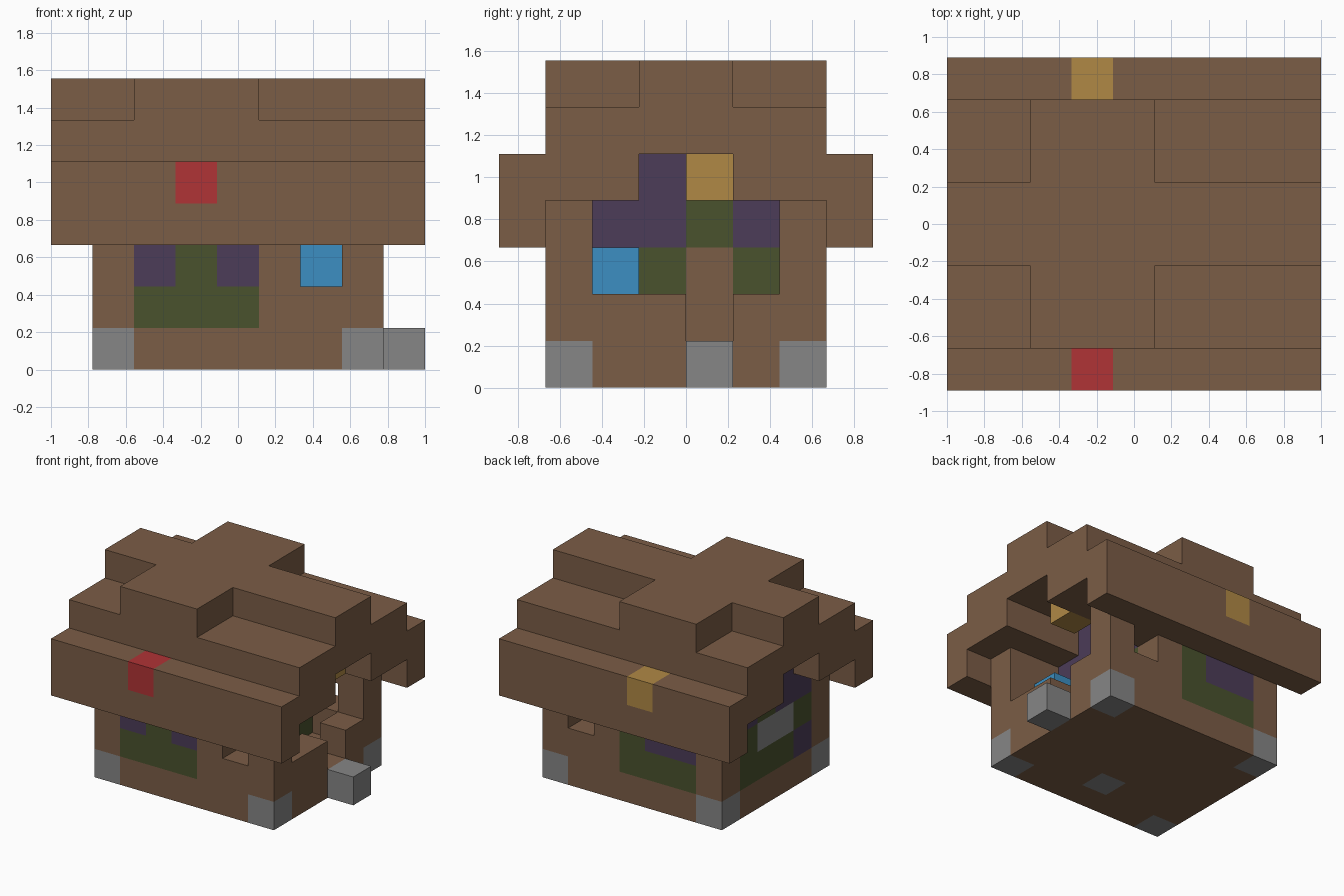
import bpy
import bmesh
from mathutils import Vector

cube = bpy.data.objects.get("Cube")
if cube:
    bpy.data.objects.remove(cube, do_unlink=True)

UNIT = 2 / 9                      # edge of one block
ORIGIN = Vector((-1, -4 * UNIT, 0))
AXES = {"right": (1, 0, 0), "left": (-1, 0, 0), "back": (0, 1, 0),
        "front": (0, -1, 0), "top": (0, 0, 1), "bottom": (0, 0, -1)}


def linear(channel):
    c = channel / 255
    return c / 12.92 if c <= 0.04045 else ((c + 0.055) / 1.055) ** 2.4


def make_material(name, rgb):
    colour = [linear(c) for c in rgb] + [1]
    mat = bpy.data.materials.new(name)
    mat.use_nodes = True
    mat.diffuse_color = colour
    mat.node_tree.nodes["Principled BSDF"].inputs["Base Color"].default_value = colour
    return mat


MATERIALS = {name: make_material(name, rgb) for name, rgb in {
    "brown": (123, 93, 70), "stone_grey": (134, 134, 134),
    "leaf_green": (74, 82, 45), "dusk_purple": (76, 60, 88),
    "red": (176, 51, 54), "ochre": (176, 137, 69), "sky_blue": (60, 143, 194),
}.items()}


def cells(x, y, z):
    """Block cells in inclusive ranges; a plain number is one layer."""
    spans = [(v, v) if isinstance(v, int) else v for v in (x, y, z)]
    a, b, c = [range(lo, hi + 1) for lo, hi in spans]
    return {(i, j, k) for i in a for j in b for k in c}


def build(name, solid, colour="brown", paint=()):
    """Skin a set of cells; paint is (colour, side or None, cells)."""
    bm = bmesh.new()
    slots = [colour] + sorted({p[0] for p in paint} - {colour})
    for cell in sorted(solid):
        centre = ORIGIN + (Vector(cell) + Vector((0.5, 0.5, 0.5))) * UNIT
        for side, axis in AXES.items():
            if tuple(a + b for a, b in zip(cell, axis)) in solid:
                continue
            n = Vector(axis)
            u = Vector((n.y, n.z, n.x))
            v = n.cross(u)
            corners = (u + v, v - u, -u - v, u - v)
            face = bm.faces.new([bm.verts.new(centre + (n + c) * UNIT / 2)
                                 for c in corners])
            for tint, where, area in paint:
                if cell in area and where in (None, side):
                    face.material_index = slots.index(tint)
    # Weld blocks, then merge flat areas of one colour
    bmesh.ops.remove_doubles(bm, verts=bm.verts, dist=UNIT / 100)
    bmesh.ops.dissolve_limit(bm, angle_limit=0.01, verts=bm.verts,
                             edges=bm.edges, delimit={"MATERIAL"})
    bmesh.ops.recalc_face_normals(bm, faces=bm.faces)
    mesh = bpy.data.meshes.new(name)
    bm.to_mesh(mesh)
    bm.free()
    for slot in slots:
        mesh.materials.append(MATERIALS[slot])
    obj = bpy.data.objects.new(name, mesh)
    bpy.context.collection.objects.link(obj)
    return obj


# Foundation with stone corners
corner_stones = {(x, y, 0) for x in (1, 7) for y in (1, 6)}
build("foundation", cells((1, 7), (1, 6), 0), paint=[
    ("stone_grey", None, corner_stones),
    ("stone_grey", "bottom", cells(4, 2, 0)),
])

# Closed room with patterned walls
room = cells((1, 5), (1, 6), (1, 3)) | cells((1, 5), (3, 4), 4)
build("room", room, paint=[
    # front wall
    ("leaf_green", "front", cells((2, 4), 1, (1, 2))),
    ("dusk_purple", "front", cells(2, 1, 2) | cells(4, 1, 2)),
    # back wall
    ("leaf_green", "back", cells((2, 4), 6, (1, 2))),
    ("dusk_purple", "back", cells((2, 3), 6, 2)),
    # end wall
    ("leaf_green", "left", cells(1, (2, 5), (1, 3))),
    ("dusk_purple", "left", cells(1, 2, 1) | cells(1, (2, 3), 3)
     | cells(1, 5, 3) | cells(1, 3, 4)),
    ("stone_grey", "left", cells(1, (3, 4), 2)),
    # wall inside the porch
    ("leaf_green", "right", cells(5, (2, 5), (1, 3))),
    ("dusk_purple", "right", cells(5, (2, 3), (3, 4)) | cells(5, 5, 3)),
    ("brown", "right", cells(5, 4, (1, 2))),
])

# Porch side walls with window openings, and low railings beside the door
for name, row in (("porch_front_wall", 1), ("porch_back_wall", 6)):
    build(name, cells((6, 7), row, (1, 3)) - cells(6, row, 2))
build("front_railing", cells(7, (2, 3), 1))
build("back_railing", cells(7, 5, 1))

# Porch fittings
build("lamp_stand", cells(6, 2, 1))
build("blue_lamp", cells(6, 2, 2), "sky_blue")
build("door_lintel", cells(7, 4, 4), "ochre")
build("door_step", cells(8, 4, 0), "stone_grey")

# Stepped roof
for name, row, accent in (("front_eave", 0, "red"), ("back_eave", 7, "ochre")):
    build(name, cells((0, 8), row, (3, 4)),
          paint=[(accent, None, cells(3, row, 4))])
build("front_roof_shoulder", cells((0, 8), (1, 2), 4))
build("back_roof_shoulder", cells((0, 8), (5, 6), 4))
build("roof_deck", cells((0, 8), (1, 6), 5))
build("roof_ridge_cross", cells((0, 8), (3, 4), 6) | cells((2, 4), (1, 6), 6))
